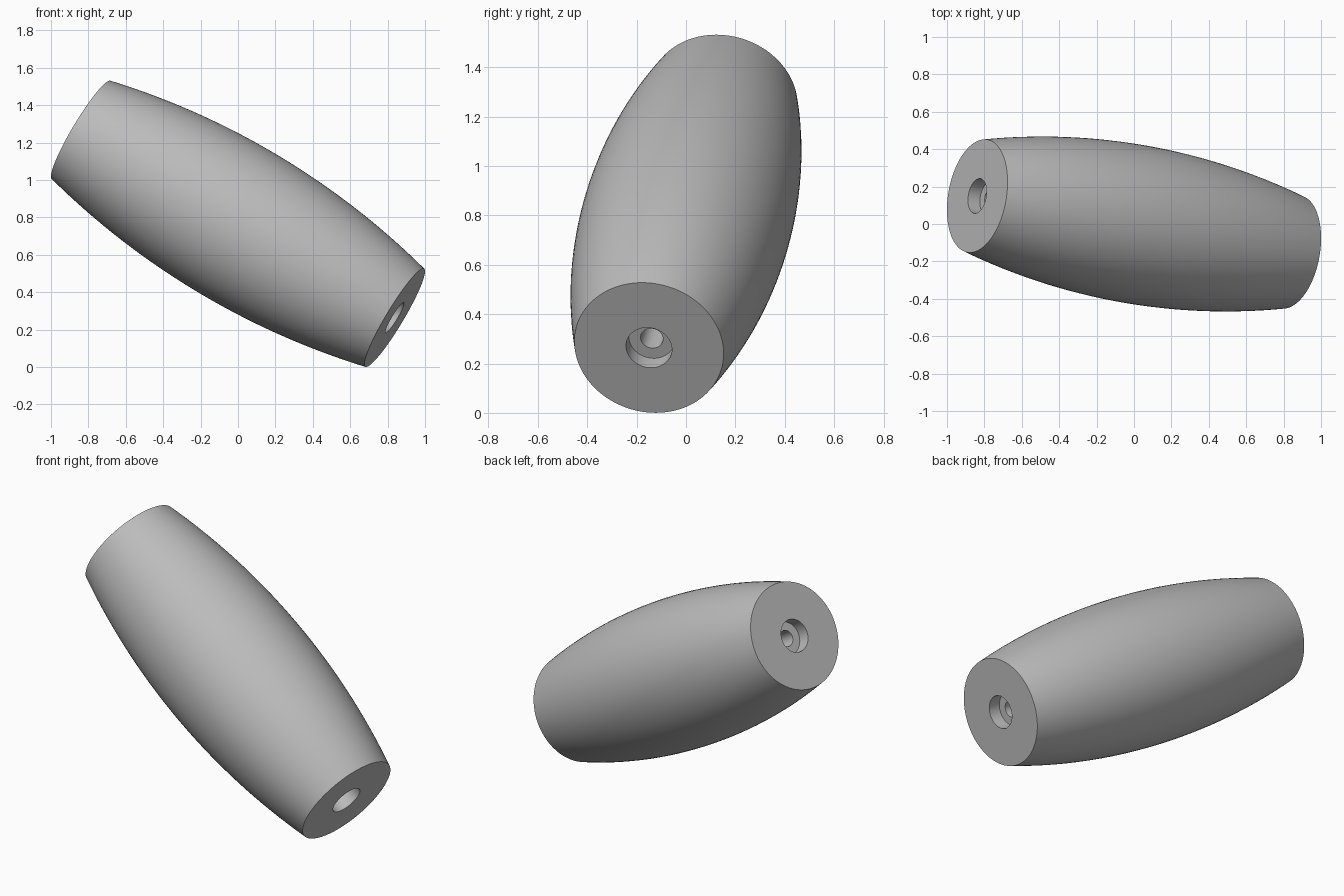
import bpy
import bmesh
import math
from mathutils import Matrix, Vector

if "Cube" in bpy.data.objects:
    bpy.data.objects.remove(bpy.data.objects["Cube"], do_unlink=True)

# Main dimensions
CENTRE = Vector((0, 0, 0.766))
HALF_AXIS = Vector((0.838, -0.15, -0.502))
END_RADIUS, MID_RADIUS = 0.306, 0.424
BORE_RADIUS, RECESS_RADIUS, RECESS_DEPTH = 0.046, 0.094, 0.075
ARC_STEPS, SIDES = 32, 96

# One plain grey
grey = bpy.data.materials.new("plain grey")
grey.use_nodes = True
colour = (0.5, 0.5, 0.5, 1)
grey.diffuse_color = colour
grey.node_tree.nodes["Principled BSDF"].inputs["Base Color"].default_value = colour


def barrel_profile(half):
    """Closed (radius, height) outline: bulging wall, recessed ends, through bore."""
    bulge = MID_RADIUS - END_RADIUS
    arc_radius = (half ** 2 + bulge ** 2) / (2 * bulge)
    wall = []
    for i in range(ARC_STEPS + 1):
        z = half * (2 * i / ARC_STEPS - 1)
        wall.append((MID_RADIUS - arc_radius + math.sqrt(arc_radius ** 2 - z ** 2), z))
    floor = half - RECESS_DEPTH
    top = [(RECESS_RADIUS, half), (RECESS_RADIUS, floor), (BORE_RADIUS, floor)]
    bottom = [(r, -z) for r, z in reversed(top)]
    return wall + top + bottom


# Spin the outline around its axis
bm = bmesh.new()
verts = [bm.verts.new((r, 0, z)) for r, z in barrel_profile(HALF_AXIS.length)]
edges = [bm.edges.new((a, b)) for a, b in zip(verts, verts[1:] + verts[:1])]
bmesh.ops.spin(bm, geom=verts + edges, cent=(0, 0, 0), axis=(0, 0, 1),
               angle=math.tau, steps=SIDES)
bmesh.ops.remove_doubles(bm, verts=bm.verts, dist=0.0001)
bmesh.ops.recalc_face_normals(bm, faces=bm.faces)

# Tilt the barrel along its slanted axis
tilt = HALF_AXIS.to_track_quat("Z", "Y").to_matrix().to_4x4()
bm.transform(Matrix.Translation(CENTRE) @ tilt)

mesh = bpy.data.meshes.new("barrel_handle")
bm.to_mesh(mesh)
bm.free()
mesh.materials.append(grey)
handle = bpy.data.objects.new("barrel_handle", mesh)
bpy.context.collection.objects.link(handle)

bpy.ops.object.select_all(action="DESELECT")
handle.select_set(True)
bpy.context.view_layer.objects.active = handle
bpy.ops.object.shade_smooth_by_angle(angle=math.radians(30))
